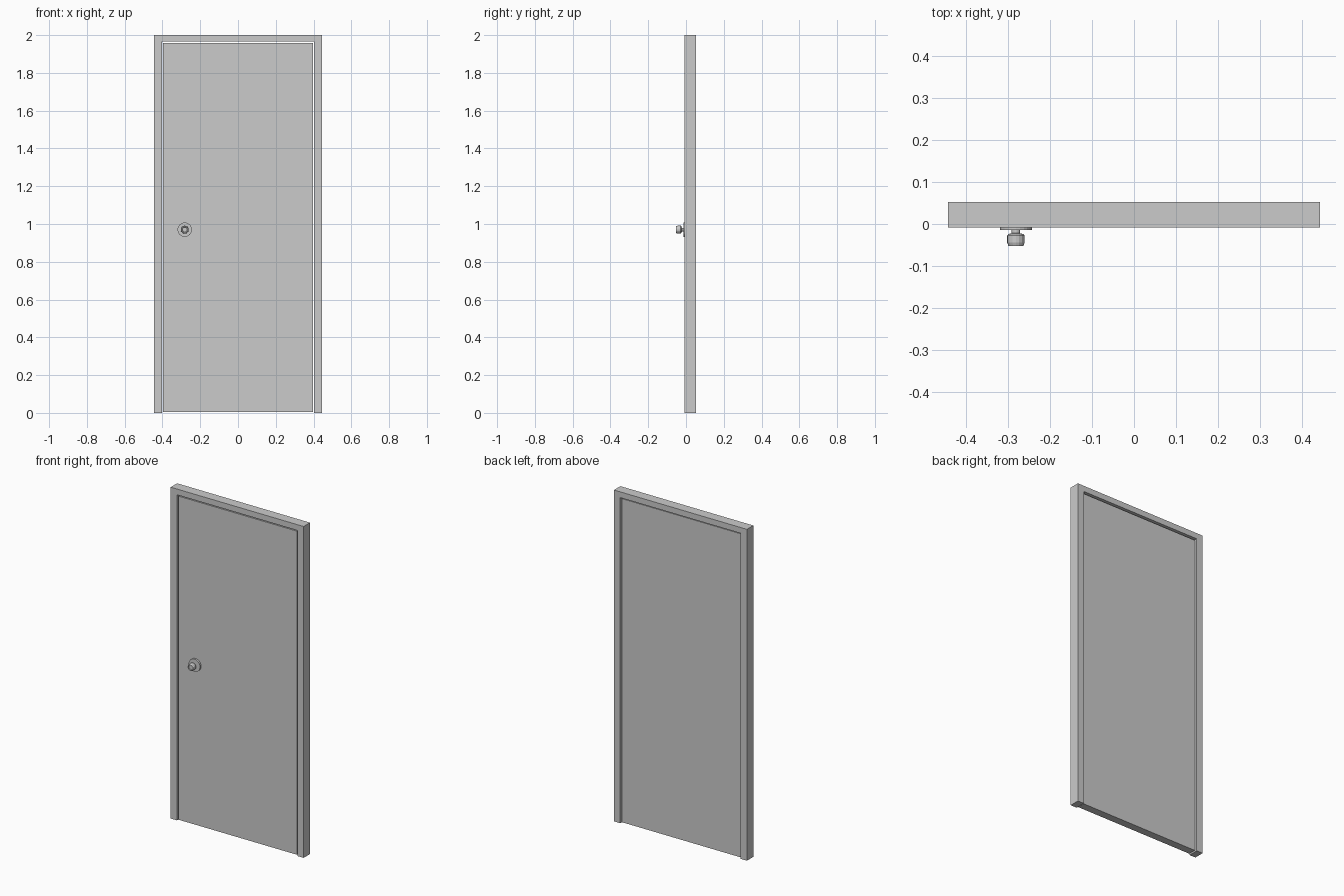
import bpy, bmesh, math

if "Cube" in bpy.data.objects:
    bpy.data.objects.remove(bpy.data.objects["Cube"])

FRONT, BACK = -0.008, 0.053          # frame faces along y
OUT_X, IN_X = 0.444, 0.402           # frame outer / inner half widths
TOP, IN_TOP = 2.0, 1.965


def prism(name, pts, y0, y1):
    """Extrude an x-z outline from y0 to y1."""
    bm = bmesh.new()
    face = bm.faces.new([bm.verts.new((x, y0, z)) for x, z in pts])
    ext = bmesh.ops.extrude_face_region(bm, geom=[face])
    verts = [g for g in ext["geom"] if isinstance(g, bmesh.types.BMVert)]
    bmesh.ops.translate(bm, verts=verts, vec=(0, y1 - y0, 0))
    return finish(name, bm)


def lathe(name, profile, x, z, sides):
    """Spin a (radius, y) profile about an axis parallel to y."""
    bm = bmesh.new()
    vs = [bm.verts.new((x + r, y, z)) for r, y in profile]
    edges = [bm.edges.new(p) for p in zip(vs, vs[1:])]
    bmesh.ops.spin(bm, geom=vs + edges, cent=(x, 0, z), axis=(0, 1, 0),
                   angle=math.tau, steps=sides)
    bmesh.ops.remove_doubles(bm, verts=bm.verts, dist=1e-5)
    return finish(name, bm)


def finish(name, bm):
    bmesh.ops.recalc_face_normals(bm, faces=bm.faces)
    mesh = bpy.data.meshes.new(name)
    bm.to_mesh(mesh)
    bm.free()
    ob = bpy.data.objects.new(name, mesh)
    bpy.context.collection.objects.link(ob)
    return ob


# Door frame: two jambs and a head in one outline, open at the floor
half = [(IN_X, 0), (OUT_X, 0), (OUT_X, TOP)]
inner = [(IN_X, IN_TOP)]
prism("door_frame",
      half + [(-x, z) for x, z in reversed(half)] + [(-IN_X, IN_TOP)] + inner,
      FRONT, BACK)

# Door leaf, slightly recessed, with a narrow gap to the frame
prism("door_leaf", [(-0.396, 0.004), (0.396, 0.004), (0.396, 1.957), (-0.396, 1.957)],
      -0.003, 0.044)

# Round backplate and turned knob with a dished end
KX, KZ = -0.282, 0.97
lathe("knob_backplate", [(0, -0.002), (0.038, -0.002), (0.038, -0.014), (0, -0.014)],
      KX, KZ, 24)
lathe("door_knob", [(0, -0.012), (0.010, -0.012), (0.010, -0.022), (0.018, -0.024),
                    (0.021, -0.028), (0.021, -0.044), (0.018, -0.052),
                    (0.014, -0.052), (0.012, -0.048), (0, -0.048)],
      KX, KZ, 16)
